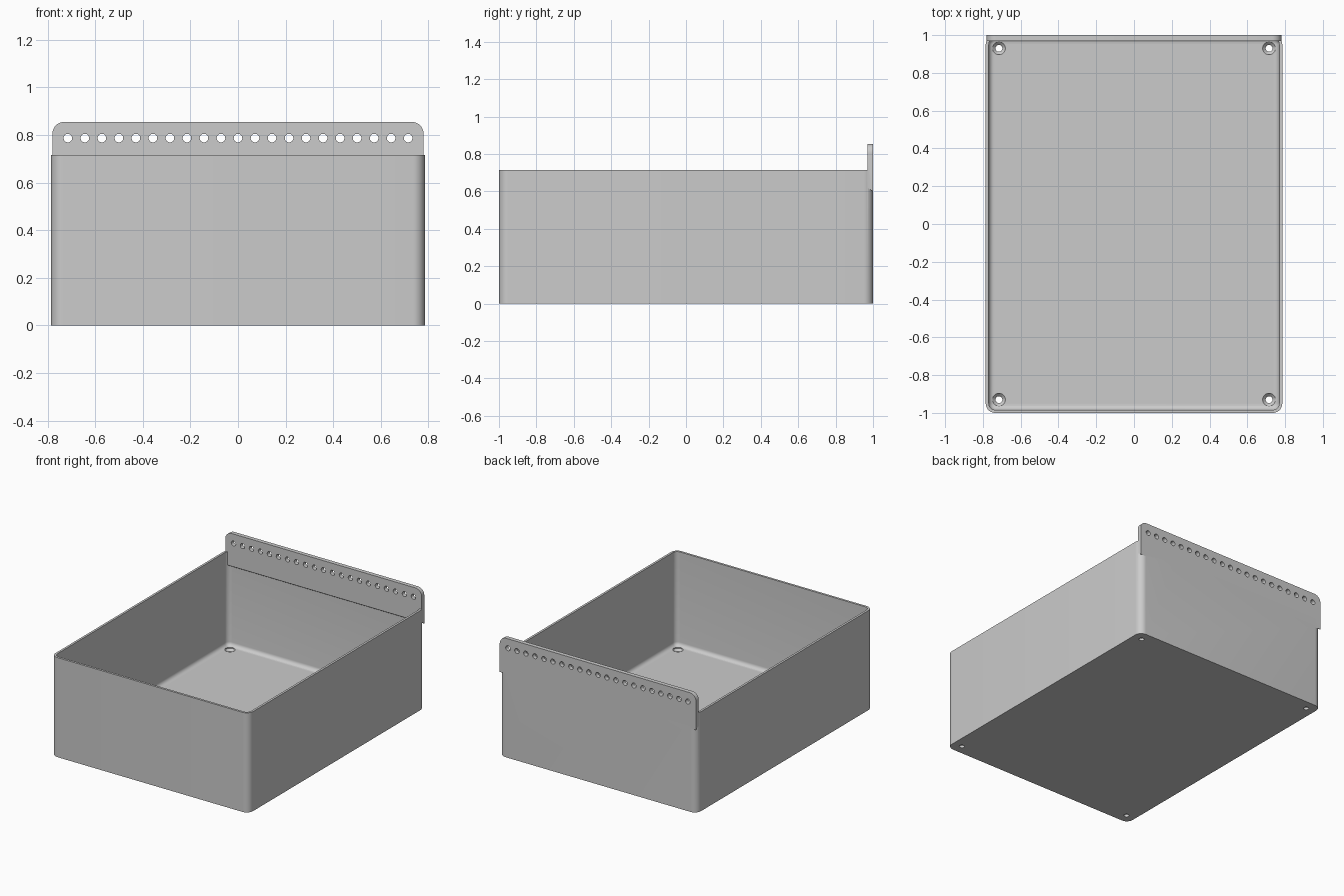
import bpy, bmesh, math
from mathutils import Matrix

if "Cube" in bpy.data.objects:
    bpy.data.objects.remove(bpy.data.objects["Cube"])

grey = bpy.data.materials.new("light grey")
grey.use_nodes = True
grey.diffuse_color = (0.6, 0.6, 0.6, 1)
grey.node_tree.nodes["Principled BSDF"].inputs["Base Color"].default_value = (0.6, 0.6, 0.6, 1)

HX, HY, TOP = 0.785, 1.0, 0.715
WALL, FLOOR, CORNER, FILLET = 0.016, 0.04, 0.05, 0.028
PLATE_X, PLATE_TOP, PLATE_Y = 0.78, 0.855, 0.97


def make_object(name, bm):
    bmesh.ops.recalc_face_normals(bm, faces=bm.faces)
    mesh = bpy.data.meshes.new(name)
    bm.to_mesh(mesh)
    bm.free()
    mesh.materials.append(grey)
    obj = bpy.data.objects.new(name, mesh)
    bpy.context.collection.objects.link(obj)
    return obj


def rounded_box(name, hx, hy, z0, z1, radius, fillet=0):
    bm = bmesh.new()
    bmesh.ops.create_cube(bm, size=1, matrix=Matrix.Translation((0, 0, (z0 + z1) / 2))
                          @ Matrix.Diagonal((2 * hx, 2 * hy, z1 - z0, 1)))
    upright = [e for e in bm.edges if abs(e.verts[0].co.z - e.verts[1].co.z) > 0.1]
    bmesh.ops.bevel(bm, geom=upright, offset=radius, segments=10, profile=0.5, affect='EDGES')
    if fillet:
        low = [e for e in bm.edges if all(abs(v.co.z - z0) < 1e-5 for v in e.verts)]
        bmesh.ops.bevel(bm, geom=low, offset=fillet, segments=6, profile=0.5, affect='EDGES')
    return make_object(name, bm)


def add_lathe(bm, profile, matrix, n=28):
    """Closed turned solid from (radius, height) pairs."""
    rings = [[bm.verts.new(matrix @ Matrix.Rotation(2 * math.pi * i / n, 4, 'Z')
                           @ Matrix.Translation((r, 0, h)).translation)
              for i in range(n)] for r, h in profile]
    for a, b in zip(rings, rings[1:]):
        for i in range(n):
            j = (i + 1) % n
            bm.faces.new((a[i], a[j], b[j], b[i]))
    bm.faces.new(rings[0])
    bm.faces.new(rings[-1])


def combine(target, other, operation):
    mod = target.modifiers.new(operation, 'BOOLEAN')
    mod.operation, mod.object, mod.solver = operation, other, 'EXACT'
    bpy.context.view_layer.objects.active = target
    bpy.ops.object.modifier_apply(modifier=mod.name)
    bpy.data.objects.remove(other)


# Open bin with rounded corners and filleted floor
bin_body = rounded_box("bin_body", HX, HY, 0, TOP, CORNER)
cavity = rounded_box("cavity_cutter", HX - WALL, HY - WALL, FLOOR, 1.0, CORNER - WALL, FILLET)
combine(bin_body, cavity, 'DIFFERENCE')

# Hanging plate on the back, rounded on top, sloped underneath
outline = [(-PLATE_X, 0.6), (PLATE_X, 0.6)]
for cx, start in ((PLATE_X - CORNER, 0), (CORNER - PLATE_X, 90)):
    for k in range(11):
        a = math.radians(start + 9 * k)
        outline.append((cx + CORNER * math.cos(a), PLATE_TOP - CORNER + CORNER * math.sin(a)))
bm = bmesh.new()
outer = [bm.verts.new((x, HY, z)) for x, z in outline]
inner = [bm.verts.new((x, PLATE_Y, max(z, 0.62))) for x, z in outline]
bm.faces.new(outer)
bm.faces.new(inner)
for i in range(len(outline)):
    j = (i + 1) % len(outline)
    bm.faces.new((outer[i], outer[j], inner[j], inner[i]))
combine(bin_body, make_object("hanging_plate", bm), 'UNION')

# Row of plate holes and countersunk floor holes
bm = bmesh.new()
for i in range(21):
    x = (i - 10) * 0.0715
    place = Matrix.Translation((x, 0.985, 0.787)) @ Matrix.Rotation(math.pi / 2, 4, 'X')
    add_lathe(bm, [(0.018, -0.05), (0.018, 0.05)], place)
for sx in (-1, 1):
    for sy in (-1, 1):
        add_lathe(bm, [(0.018, -0.05), (0.018, 0.018), (0.034, 0.034), (0.034, 0.1)],
                  Matrix.Translation((sx * 0.715, sy * 0.93, 0)))
combine(bin_body, make_object("hole_cutters", bm), 'DIFFERENCE')

# Smooth curves with sharp edges kept
bpy.ops.object.select_all(action='DESELECT')
bin_body.select_set(True)
bpy.context.view_layer.objects.active = bin_body
bpy.ops.object.shade_smooth_by_angle(angle=math.radians(30))
